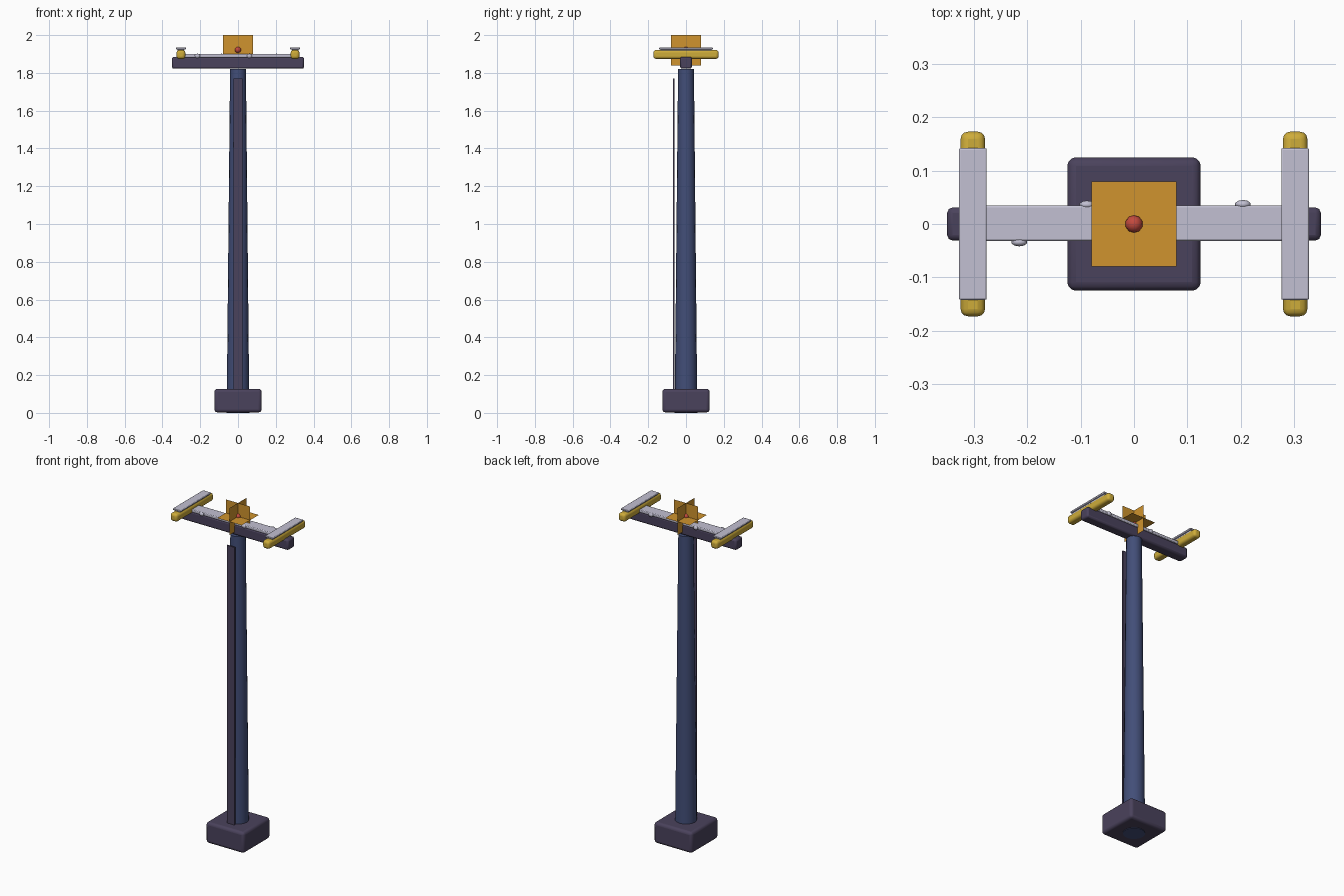
import bpy, math
from mathutils import Matrix

if "Cube" in bpy.data.objects:
    bpy.data.objects.remove(bpy.data.objects["Cube"])


def material(name, rgb):
    m = bpy.data.materials.new(name)
    lin = [((c / 255 + 0.055) / 1.055) ** 2.4 for c in rgb]
    m.diffuse_color = (*lin, 1)
    m.use_nodes = True
    m.node_tree.nodes["Principled BSDF"].inputs["Base Color"].default_value = m.diffuse_color
    return m


dark = material("dark plum", (74, 66, 92))
blue = material("steel blue", (66, 78, 120))
white = material("pale snow", (194, 192, 210))
yellow = material("warm yellow", (206, 172, 58))
orange = material("amber", (208, 148, 46))
red = material("red", (196, 74, 62))


def finish(name, mat, bevel=0, segments=2, smooth=True):
    ob = bpy.context.object
    ob.name = name
    ob.data.materials.append(mat)
    if bevel:
        mod = ob.modifiers.new("soft edges", 'BEVEL')
        mod.width, mod.segments = bevel, segments
    if smooth:
        bpy.ops.object.shade_smooth_by_angle(angle=math.radians(35))
    return ob


def box(name, mat, lo, hi, bevel=0, segments=2):
    size = [b - a for a, b in zip(lo, hi)]
    mid = [(a + b) / 2 for a, b in zip(lo, hi)]
    bpy.ops.mesh.primitive_cube_add(size=1, location=mid)
    bpy.context.object.data.transform(Matrix.Diagonal((*size, 1)))
    return finish(name, mat, bevel, segments)


# Foot block and tapered pole
box("base", dark, (-.125, -.125, 0.003), (.125, .125, .127), .016, 3)
bpy.ops.mesh.primitive_cone_add(vertices=16, radius1=.06, radius2=.042,
                                depth=1.82, location=(0, 0, .91))
finish("pole", blue)

# Thin strip standing just in front of the pole
box("front_strip", dark, (-.025, -.069, .11), (.025, -.061, 1.77))

# Crossarm with its snow layer
box("crossarm", dark, (-.35, -.031, 1.822), (.35, .031, 1.885), .01)
box("arm_snow", white, (-.32, -.032, 1.882), (.32, .035, 1.9), .004)

# Small snow lumps along the arm edges
for i, (x, y) in enumerate([(-.215, -.034), (.06, -.029), (-.088, .036), (.204, .037)]):
    bpy.ops.mesh.primitive_ico_sphere_add(subdivisions=2, radius=1, location=(x, y, 1.89))
    bpy.context.object.data.transform(Matrix.Diagonal((.015, .008, .012, 1)))
    finish(f"snow_lump_{i + 1}", white)

# Lamp bars and their snow caps at both ends
for side, label in ((-1, "left"), (1, "right")):
    x = side * .302
    box(f"{label}_lamp", yellow, (x - .023, -.173, 1.874), (x + .023, .173, 1.921), .014, 3)
    box(f"{label}_lamp_snow_foot", white, (x - .017, -.136, 1.918), (x + .017, .136, 1.928))
    box(f"{label}_lamp_snow", white, (x - .026, -.142, 1.925), (x + .026, .142, 1.935), .003)

# Star glow made of three crossing square sheets
for name, rot in (("flat", (0, 0, 0)), ("wide", (math.pi / 2, 0, 0)),
                  ("deep", (0, math.pi / 2, 0))):
    bpy.ops.mesh.primitive_plane_add(size=.16, location=(0, 0, 1.92), rotation=rot)
    finish(f"{name}_star_sheet", orange, smooth=False)

# Red bead in the middle of the star
bpy.ops.mesh.primitive_ico_sphere_add(subdivisions=2, radius=.0165, location=(0, 0, 1.922))
finish("star_bead", red)
